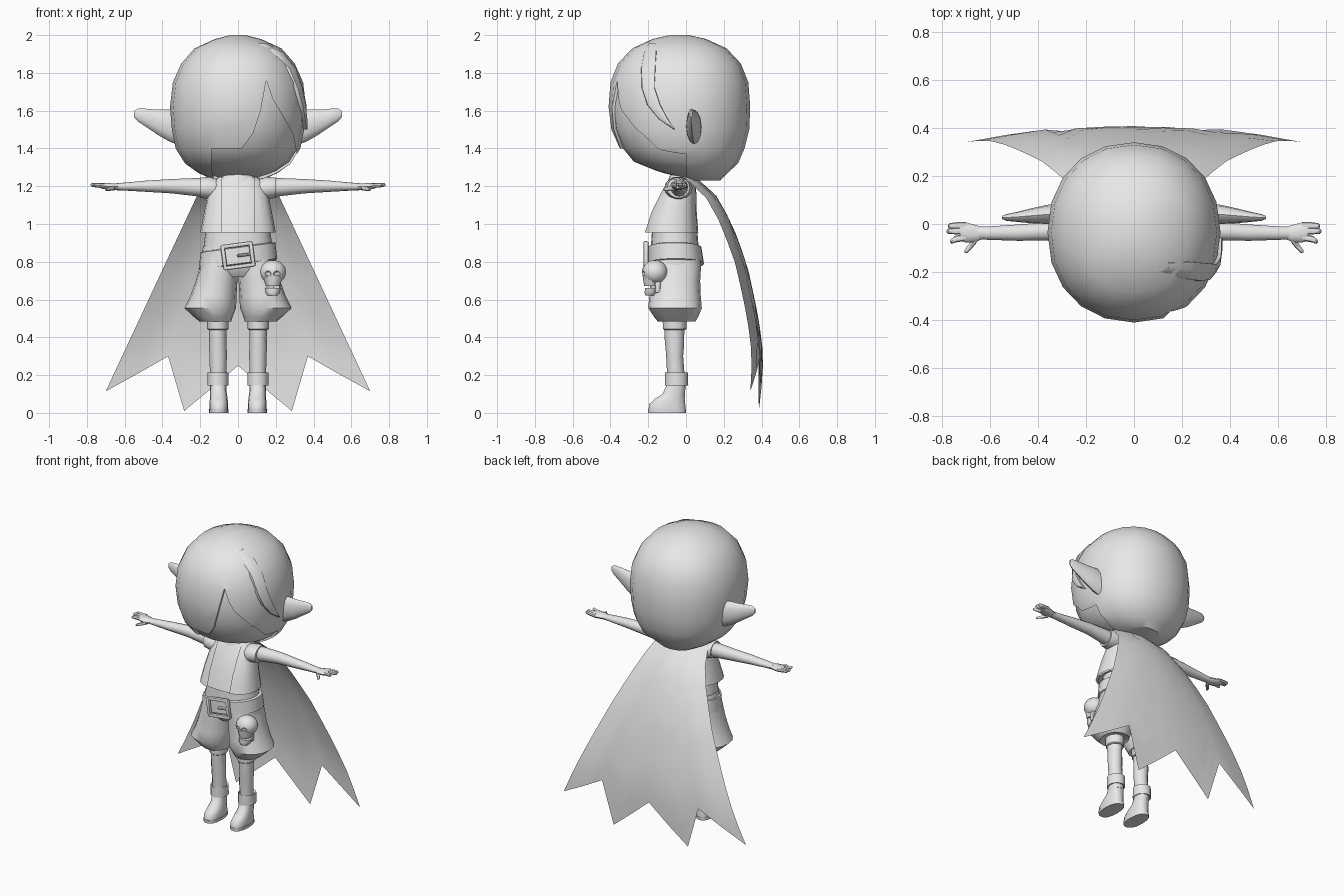
import bpy, bmesh, math
from mathutils import Vector, Matrix

if "Cube" in bpy.data.objects:
    bpy.data.objects.remove(bpy.data.objects["Cube"])

grey = bpy.data.materials.new("plain_grey")
grey.diffuse_color = (0.8, 0.8, 0.8, 1)
grey.use_nodes = True
grey.node_tree.nodes["Principled BSDF"].inputs["Base Color"].default_value = grey.diffuse_color


def finish(name, bm, angle=40, normals=True):
    """Turn a bmesh into a shaded object."""
    if normals:
        bmesh.ops.recalc_face_normals(bm, faces=bm.faces[:])
    me = bpy.data.meshes.new(name)
    bm.to_mesh(me)
    bm.free()
    me.materials.append(grey)
    ob = bpy.data.objects.new(name, me)
    bpy.context.collection.objects.link(ob)
    smooth(ob, angle)
    return ob


def smooth(ob, angle=40):
    bpy.ops.object.select_all(action='DESELECT')
    bpy.context.view_layer.objects.active = ob
    ob.select_set(True)
    bpy.ops.object.shade_smooth_by_angle(angle=math.radians(angle))


def loft(name, rings, n=14, axis='z', s=1, power=2.0, caps=True, tilt=0, angle=40, trim=None):
    """Skin oval rings (position, centre u, centre v, radius u, radius v) along z or x."""
    bm = bmesh.new()
    loops = []
    for p, cu, cv, ru, rv in rings:
        loop = []
        for i in range(n):
            a = 2 * math.pi * i / n
            c, d = math.cos(a), math.sin(a)
            u = cu + ru * math.copysign(abs(c) ** (2 / power), c)
            v = cv + rv * math.copysign(abs(d) ** (2 / power), d)
            co = (s * u, v, p + tilt * u) if axis == 'z' else (s * p, u, v)
            loop.append(bm.verts.new(co))
        loops.append(loop)
    for a, b in zip(loops, loops[1:]):
        for i in range(n):
            j = (i + 1) % n
            bm.faces.new((a[i], a[j], b[j], b[i]))
    if caps:
        bm.faces.new(loops[0])
        bm.faces.new(loops[-1])
    if trim:
        trim(bm)
    return finish(name, bm, angle)


def box(name, loc, size, rot=0, bevel=0.008):
    bm = bmesh.new()
    bmesh.ops.create_cube(bm, size=1)
    bmesh.ops.scale(bm, vec=size, verts=bm.verts)
    bmesh.ops.bevel(bm, geom=bm.edges[:], offset=bevel, segments=2, affect='EDGES', profile=0.5)
    bmesh.ops.rotate(bm, matrix=Matrix.Rotation(rot, 3, 'Y'), verts=bm.verts)
    bmesh.ops.translate(bm, vec=loc, verts=bm.verts)
    return finish(name, bm)


def ball(name, loc, size, rot=0):
    bm = bmesh.new()
    bmesh.ops.create_uvsphere(bm, u_segments=16, v_segments=10, radius=1)
    bmesh.ops.scale(bm, vec=size, verts=bm.verts)
    bmesh.ops.rotate(bm, matrix=Matrix.Rotation(rot, 3, 'Z'), verts=bm.verts)
    bmesh.ops.translate(bm, vec=loc, verts=bm.verts)
    return finish(name, bm)


def cut(ob, cutter):
    mod = ob.modifiers.new("cut", 'BOOLEAN')
    mod.operation, mod.solver, mod.object = 'DIFFERENCE', 'EXACT', cutter
    bpy.context.view_layer.objects.active = ob
    bpy.ops.object.modifier_apply(modifier=mod.name)
    bpy.data.objects.remove(cutter)
    smooth(ob)


# Head and hair cap
hair_rings = [(1.23, 0, .08, .12, .10), (1.27, 0, .03, .21, .19), (1.32, 0, -.005, .28, .28),
              (1.40, 0, -.02, .33, .33), (1.50, 0, -.03, .35, .365), (1.62, 0, -.035, .36, .375),
              (1.75, 0, -.035, .345, .365), (1.85, 0, -.035, .30, .325), (1.93, 0, -.035, .23, .25),
              (1.98, 0, -.035, .12, .14), (2.0, 0, -.035, .04, .05)]
hair = loft("hair", hair_rings, 20, power=2.15)
k = .965
loft("head", [(1.6 + (z - 1.6) * k, 0, -.035 + (cy + .035) * k, rx * k, ry * k)
              for z, _, cy, rx, ry in hair_rings], 20, power=2.15)

# Fringe opening cut through the front of the hair
outline = [(-.10, 1.1), (-.14, 1.3), (-.14, 1.40), (.02, 1.40), (.08, 1.48), (.12, 1.6), (.15, 1.76),
           (.18, 1.67), (.22, 1.60), (.29, 1.48), (.31, 1.38), (.32, 1.335), (.45, 1.33), (.45, 1.1)]
bm = bmesh.new()
face = bm.faces.new([bm.verts.new((x, -.6, z)) for x, z in outline])
new = bmesh.ops.extrude_face_region(bm, geom=[face])['geom']
bmesh.ops.translate(bm, vec=(0, .6, 0), verts=[g for g in new if isinstance(g, bmesh.types.BMVert)])
cut(hair, finish("fringe_cutter", bm))


def hair_x(y, z):
    """Side surface of the hair at a given depth and height."""
    for a, b in zip(hair_rings, hair_rings[1:]):
        if a[0] <= z <= b[0]:
            t = (z - a[0]) / (b[0] - a[0])
            cy, rx, ry = (a[i] + (b[i] - a[i]) * t for i in (2, 3, 4))
            return rx * max(0, 1 - abs((y - cy) / ry) ** 2.15) ** (1 / 2.15)


# Raised lock of hair on one side
bm = bmesh.new()
rows = []
for y, z, w in [(-.18, 1.955, .02), (-.19, 1.91, .035), (-.20, 1.82, .04), (-.20, 1.72, .036),
                (-.17, 1.63, .036), (-.12, 1.555, .025), (-.06, 1.50, .003)]:
    rows.append([bm.verts.new((hair_x(y + d * w, z) + o, y + d * w, z))
                 for d, o in ((-1, -.015), (-.9, .014), (0, .02), (.9, .014), (1, -.015))])
for a, b in zip(rows, rows[1:]):
    for i in range(4):
        bm.faces.new((a[i], a[i + 1], b[i + 1], b[i]))
finish("hair_lock", bm)

# Neck, collar, chest
loft("neck", [(1.18, 0, -.03, .06, .055), (1.32, 0, -.03, .055, .05)], 12)
loft("collar", [(1.20, 0, -.02, .12, .085), (1.245, 0, -.02, .09, .07), (1.27, 0, -.015, .075, .065)], 16)
vest_rings = [(.955, 0, -.08, .20, .145), (1.06, 0, -.068, .18, .125),
              (1.16, 0, -.045, .16, .10), (1.22, 0, -.03, .145, .08), (1.25, 0, -.025, .10, .065)]
loft("chest", [(z, x, y, a - .012, b - .012) for z, x, y, a, b in vest_rings], 20, power=2.5)


def open_front(bm):
    for x in (-.085, .085):
        bmesh.ops.bisect_plane(bm, geom=bm.verts[:] + bm.edges[:] + bm.faces[:],
                               plane_co=(x, 0, 0), plane_no=(1, 0, 0))
    gone = [f for f in bm.faces if abs(f.calc_center_median().x) < .085 and f.calc_center_median().y < -.06]
    bmesh.ops.delete(bm, geom=gone, context='FACES')


loft("vest", vest_rings, 20, power=2.5, caps=False, trim=open_front)

# Waist, hips, belt
loft("shirt_waist", [(.84, 0, -.06, .185, .13), (.90, 0, -.06, .18, .125), (.965, 0, -.06, .17, .12)], 20, power=2.3)
loft("hips", [(.72, 0, -.055, .15, .10), (.76, 0, -.055, .20, .13), (.82, 0, -.055, .20, .14),
              (.88, 0, -.055, .185, .13)], 20, power=2.3)
loft("belt", [(.785, 0, -.055, .195, .135), (.79, 0, -.055, .208, .15), (.875, 0, -.06, .198, .142),
              (.88, 0, -.06, .18, .125)], 24, power=2.3, tilt=.13)

# Buckle frame and prong
tilt = -.13
turn = Matrix.Rotation(tilt, 3, 'Y')
for name, x, z, sx, sz in [("buckle_top", 0, .057, .17, .022), ("buckle_bottom", 0, -.057, .17, .022),
                           ("buckle_left", -.075, 0, .022, .13), ("buckle_right", .075, 0, .022, .13),
                           ("buckle_prong", .035, 0, .08, .016)]:
    box(name, Vector((0, -.212, .832)) + turn @ Vector((x, 0, z)), (sx, .026, sz), tilt)

# Skull charm on the belt
skull = ball("skull", (.185, -.165, .745), (.07, .068, .064), .3)
for x in (.157, .207):
    cut(skull, ball("socket_cutter", (x, -.232, .735), (.019, .022, .018)))
loft("skull_upper_jaw", [(.672, .185, -.185, .036, .036), (.69, .185, -.185, .042, .04),
                         (.73, .185, -.18, .055, .05)], 12)
loft("skull_lower_jaw", [(.622, .183, -.19, .026, .025), (.635, .183, -.185, .038, .035),
                         (.66, .184, -.18, .042, .036)], 12)
box("skull_jaw_hinge", (.185, -.15, .67), (.075, .03, .07))

for s, side in ((-1, "right"), (1, "left")):
    # Ear
    loft(side + "_ear", [(.29, .045, 1.50, .04, .09), (.36, .04, 1.52, .04, .085), (.42, .035, 1.537, .032, .068),
                         (.48, .03, 1.56, .022, .05), (.53, .027, 1.577, .014, .034),
                         (.55, .027, 1.582, .006, .016)], 12, 'x', s)
    # Arm and hand
    loft(side + "_sleeve", [(.10, -.035, 1.185, .06, .05), (.15, -.04, 1.19, .075, .06),
                            (.20, -.04, 1.192, .06, .055)], 14, 'x', s)
    loft(side + "_arm", [(.12, -.035, 1.19, .05, .05), (.22, -.035, 1.195, .045, .048), (.35, -.03, 1.20, .038, .038),
                         (.48, -.036, 1.20, .034, .03), (.60, -.038, 1.198, .028, .021),
                         (.65, -.038, 1.197, .026, .018)], 12, 'x', s)
    loft(side + "_palm", [(.63, -.038, 1.197, .024, .016), (.66, -.04, 1.198, .036, .018),
                          (.70, -.035, 1.20, .042, .018), (.725, -.03, 1.202, .038, .014)], 10, 'x', s)
    for i, (y0, y1, tip) in enumerate([(-.055, -.072, .765), (-.028, -.03, .78), (-.006, -.008, .775)]):
        loft(f"{side}_finger_{i}", [(.70, y0, 1.202, .015, .013), (.745, (y0 + y1) / 2, 1.205, .014, .012),
                                    (tip - .006, y1, 1.207, .011, .01), (tip, y1, 1.207, .004, .004)], 8, 'x', s)
    loft(side + "_thumb", [(.655, -.06, 1.192, .018, .014), (.675, -.085, 1.188, .017, .012),
                           (.695, -.108, 1.184, .014, .01), (.705, -.114, 1.183, .004, .004)], 8, 'x', s)
    # Puffed shorts leg
    loft(side + "_shorts_leg", [(.50, .115, -.05, .05, .06), (.485, .12, -.05, .085, .10), (.505, .13, -.052, .10, .115),
                                (.555, .147, -.058, .137, .142), (.62, .13, -.058, .122, .136),
                                (.70, .113, -.057, .11, .132), (.78, .10, -.055, .10, .135),
                                (.86, .09, -.055, .09, .125)], 16, s=s, power=2.2)
    # Leg, knee band, ankle cuff
    loft(side + "_leg", [(.12, .105, -.05, .042, .048), (.22, .105, -.055, .044, .046), (.30, .105, -.06, .046, .045),
                         (.36, .107, -.06, .047, .05), (.40, .107, -.062, .045, .052),
                         (.50, .107, -.06, .05, .055)], 12, s=s)
    loft(side + "_knee_band", [(.44, .107, -.06, .05, .056), (.445, .107, -.06, .056, .062),
                               (.50, .108, -.06, .058, .064)], 12, s=s)
    loft(side + "_ankle_cuff", [(.15, .106, -.05, .045, .05), (.145, .106, -.05, .056, .062),
                                (.215, .106, -.05, .056, .06), (.205, .106, -.05, .044, .048)], 12, s=s)
    # Shoe and sole
    loft(side + "_shoe", [(.02, .102, -.10, .05, .10), (.045, .102, -.10, .05, .098), (.075, .102, -.085, .047, .08),
                          (.10, .103, -.065, .044, .06), (.16, .105, -.05, .042, .048)], 14, s=s, power=2.4)
    loft(side + "_sole", [(0, .102, -.10, .052, .102), (.02, .102, -.10, .053, .103)], 14, s=s, power=2.4)

# Cape with a four-pointed ragged hem
depth = [(1.25, .05), (1.15, .16), (1.0, .245), (.78, .325), (.5, .385), (.3, .41), (0, .395)]
hem = [(0, .25), (.14, .13), (.285, .01), (.37, .30), (.53, .208), (.70, .115)]
hem = [(-x, z) for x, z in hem[:0:-1]] + hem


def cape_y(z):
    for (z0, y0), (z1, y1) in zip(depth, depth[1:]):
        if z >= z1:
            return y0 + (y1 - y0) * (z0 - z) / (z0 - z1)


bm = bmesh.new()
rows = []
for i in range(11):
    t = i / 10
    row = []
    for x, zb in hem:
        f, z = x / .7, 1.25 + (zb - 1.25) * t
        row.append(bm.verts.new((.17 * f * (1 - t) + x * t, cape_y(z) - .06 * f * f, z)))
    rows.append(row)
for a, b in zip(rows, rows[1:]):
    for i in range(len(hem) - 1):
        bm.faces.new((a[i], b[i], b[i + 1], a[i + 1]))
bmesh.ops.reverse_faces(bm, faces=bm.faces[:])
finish("cape", bm, 50, normals=False)
